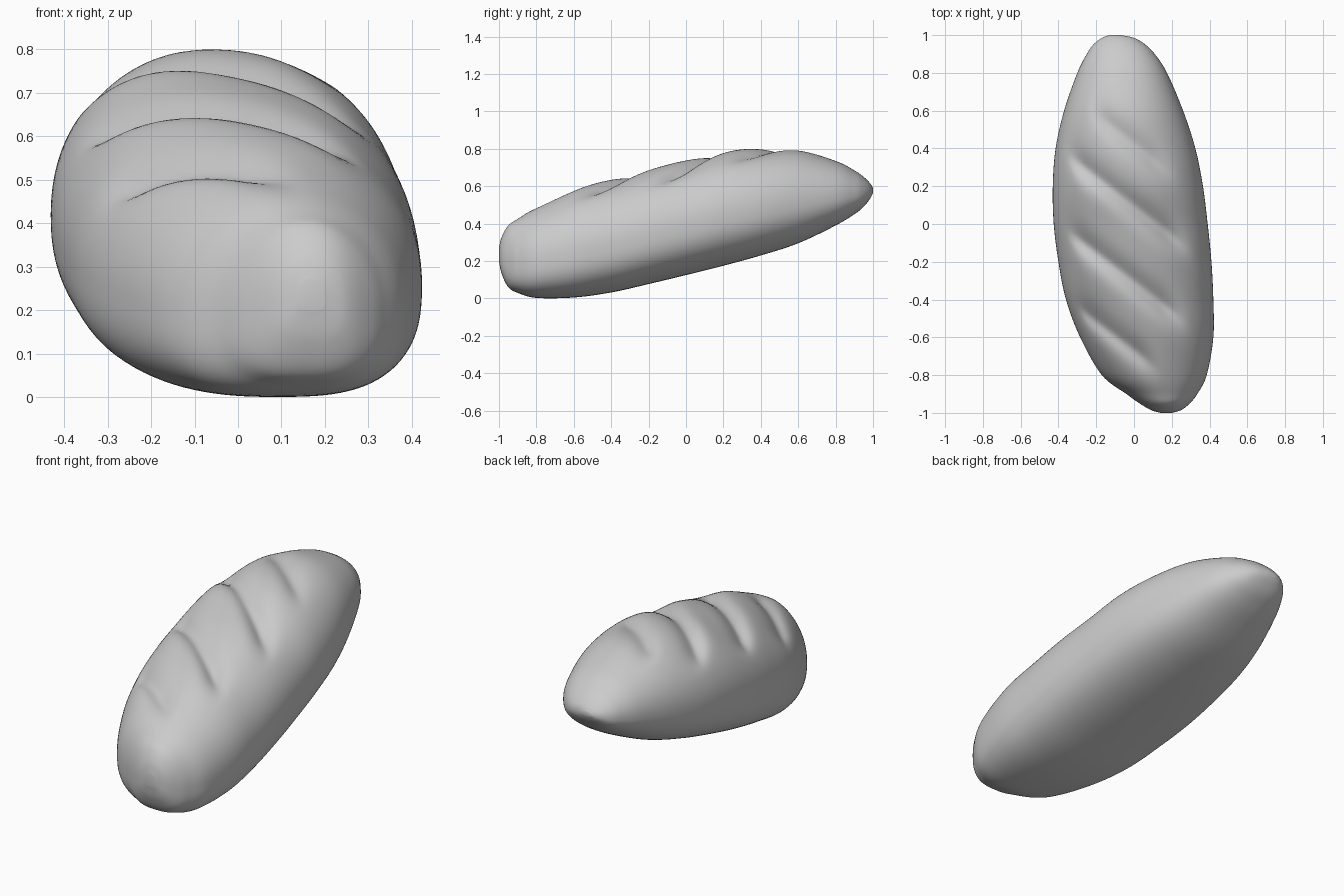
import bpy, bmesh, math
from mathutils import Vector

cube = bpy.data.objects.get("Cube")
if cube:
    bpy.data.objects.remove(cube, do_unlink=True)

# Loaf outline stations: y, bottom z, top z, left edge x, right edge x
STATIONS = [Vector(s) for s in (
    (-1.0, .2, .27, .14, .2),
    (-.985, .13, .33, .09, .25),
    (-.95, .06, .39, .03, .295),
    (-.9, .03, .425, -.04, .335),
    (-.8, .003, .485, -.17, .385),
    (-.6, .005, .575, -.285, .42),
    (-.4, .032, .635, -.36, .42),
    (-.2, .077, .69, -.40, .41),
    (0, .125, .735, -.425, .39),
    (.2, .175, .785, -.43, .365),
    (.4, .23, .8, -.415, .325),
    (.6, .295, .793, -.37, .26),
    (.8, .39, .735, -.3, .175),
    (.9, .45, .685, -.25, .11),
    (.95, .49, .65, -.215, .06),
    (.985, .535, .615, -.17, 0),
    (1.0, .565, .59, -.13, -.07),
)]
# Diagonal slashes: y at x = 0, depth, start x, end x
SLASHES = [(.42, .03, -.25, .24), (.09, .048, -.38, .32),
           (-.31, .048, -.38, .3), (-.67, .042, -.34, .16)]
SLANT = .78
STEPS, SIDES = 8, 112


def spline(i, t):
    """Smooth curve through the stations."""
    last = len(STATIONS) - 1
    a, b, c, d = (STATIONS[min(max(k, 0), last)] for k in range(i - 1, i + 3))
    return b + (c - a) * (t / 2) + (a - b * 2.5 + c * 2 - d / 2) * t**2 \
        + (b * 3 - c * 3 + d - a) * (t**3 / 2)


def slash_depth(x, y):
    """Groove cut: steep on the front lip, sloping up behind."""
    total = 0
    for centre, depth, start, end in SLASHES:
        off = y - (centre - SLANT * x)
        fade = min(max((x - start) / .12, 0), 1) * min(max((end - x) / .16, 0), 1)
        fade *= fade * (3 - 2 * fade)
        width = .055 if off < 0 else .08
        cut = math.exp(-abs(off / width) ** 1.5)
        lip = math.exp(-((off + .12) / .08) ** 2)
        total += fade * depth * (cut - .1 * lip)
    return total


def rounded(v, power):
    return math.copysign(abs(v) ** (2 / power), v)


# Loft the loaf ring by ring
bm = bmesh.new()
samples = [spline(i, k / STEPS) for i in range(len(STATIONS) - 1) for k in range(STEPS)]
rings = []
for y, low, high, left, right in samples + [STATIONS[-1]]:
    middle = low + .42 * (high - low)
    ring = []
    for k in range(SIDES):
        angle = math.tau * k / SIDES
        c, s = math.cos(angle), math.sin(angle)
        # The underside is squarer, most of all towards the front
        power, reach = (2.08, high - middle) if s > 0 else (2.55 - .35 * y, middle - low)
        x = (left + right) / 2 + (right - left) / 2 * rounded(c, power)
        z = middle + reach * rounded(s, power)
        if s > 0:
            z -= slash_depth(x, y) * min(1, s * 1.6)
        ring.append(bm.verts.new((x, y, z)))
    rings.append(ring)
for a, b in zip(rings, rings[1:]):
    for k in range(SIDES):
        n = (k + 1) % SIDES
        bm.faces.new((a[k], a[n], b[n], b[k]))

# Close both ends with a fan
for ring in (rings[0], rings[-1]):
    tip = bm.verts.new(sum((v.co for v in ring), Vector()) / SIDES)
    for k in range(SIDES):
        bm.faces.new((ring[k], ring[(k + 1) % SIDES], tip))
bmesh.ops.recalc_face_normals(bm, faces=bm.faces)
mesh = bpy.data.meshes.new("bread_loaf")
bm.to_mesh(mesh)
bm.free()

# Plain grey crust
crust = bpy.data.materials.new("crust_grey")
crust.use_nodes = True
crust.diffuse_color = (.6, .6, .6, 1)
crust.node_tree.nodes["Principled BSDF"].inputs["Base Color"].default_value = (.6, .6, .6, 1)
mesh.materials.append(crust)

loaf = bpy.data.objects.new("bread_loaf", mesh)
bpy.context.collection.objects.link(loaf)
bpy.context.view_layer.objects.active = loaf
loaf.select_set(True)
bpy.ops.object.shade_smooth_by_angle(angle=math.radians(50))
